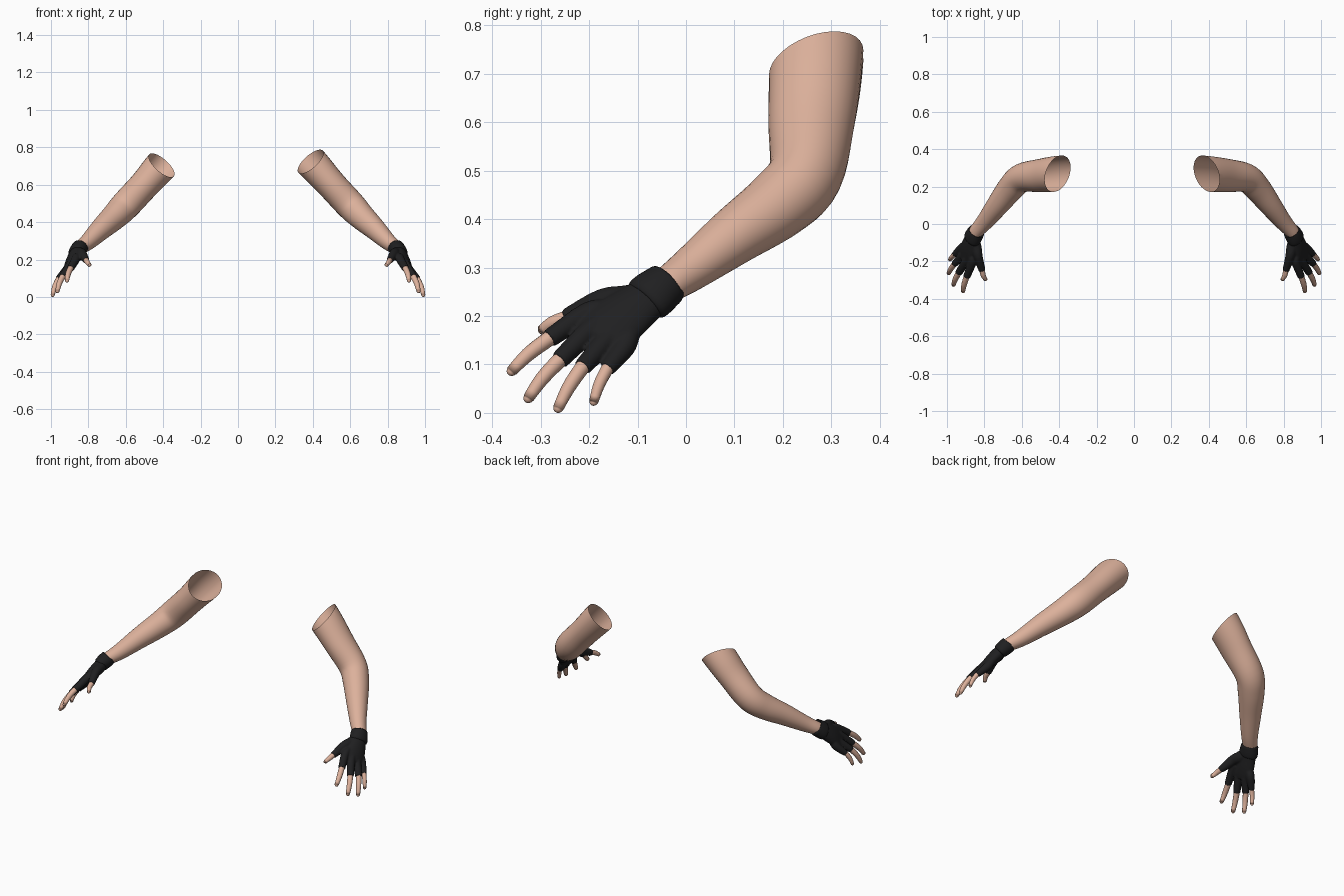
import bpy, bmesh, math
from mathutils import Vector

if "Cube" in bpy.data.objects:
    bpy.data.objects.remove(bpy.data.objects["Cube"])


def material(name, rgb):
    m = bpy.data.materials.new(name)
    m.diffuse_color = (*rgb, 1)
    m.use_nodes = True
    m.node_tree.nodes["Principled BSDF"].inputs["Base Color"].default_value = m.diffuse_color
    return m


SKIN = material("skin", (0.72, 0.44, 0.33))
BLACK = material("black_fabric", (0.014, 0.014, 0.015))
Y = Vector((0, 1, 0))
ACROSS = Vector((0.055, 0.085, -0.07)).normalized()   # index side to little side


def spline(pts, n):
    """Smooth curve through rows of (x, y, z, r_across, r_thick)."""
    P = [pts[0]] + list(pts) + [pts[-1]]
    out = []
    for i in range(1, len(P) - 2):
        for k in range(n):
            t = k / n
            out.append([0.5 * (2 * b + (c - a) * t + (2 * a - 5 * b + 4 * c - d) * t * t
                               + (3 * b - a - 3 * c + d) * t ** 3)
                        for a, b, c, d in zip(*P[i - 1:i + 3])])
    return out + [list(pts[-1])]


def tube(bm, pts, ref, sides=16, n=4, round_end=False, caps=True):
    rows = spline(pts, n)
    if round_end:                       # dome for a fingertip
        last = Vector(rows[-1][:3])
        d = (last - Vector(rows[-2][:3])).normalized()
        ru, rv = rows[-1][3:]
        rows.pop()
        for a in (0, 25, 50, 70, 84):
            s, c = math.sin(math.radians(a)), math.cos(math.radians(a))
            rows.append([*(last + d * ru * (s - 1)), ru * c, rv * c])
    rings = []
    for i, r in enumerate(rows):
        t = (Vector(rows[min(i + 1, len(rows) - 1)][:3])
             - Vector(rows[max(i - 1, 0)][:3])).normalized()
        u = (ref - t * ref.dot(t)).normalized()
        v = t.cross(u)
        rings.append([bm.verts.new(Vector(r[:3])
                      + u * r[3] * math.cos(2 * math.pi * j / sides)
                      + v * r[4] * math.sin(2 * math.pi * j / sides)) for j in range(sides)])
    for a, b in zip(rings, rings[1:]):
        for j in range(sides):
            k = (j + 1) % sides
            bm.faces.new((a[j], a[k], b[k], b[j]))
    if caps:
        bm.faces.new(rings[0][::-1])
        bm.faces.new(rings[-1])


def finish(bm, name, mat, side):
    for v in bm.verts:
        v.co.x *= side
    bmesh.ops.recalc_face_normals(bm, faces=bm.faces)
    for f in bm.faces:
        f.smooth = True
    me = bpy.data.meshes.new(name)
    bm.to_mesh(me)
    bm.free()
    me.materials.append(mat)
    ob = bpy.data.objects.new(name, me)
    bpy.context.collection.objects.link(ob)
    return ob


# knuckle, end of glove sleeve, fingertip, radius
FINGERS = {
    "thumb": ((0.835, -0.165, 0.232), (0.812, -0.248, 0.196), (0.790, -0.303, 0.166), 0.0135),
    "index_finger": ((0.865, -0.205, 0.205), (0.895, -0.283, 0.153), (0.915, -0.367, 0.079), 0.0145),
    "middle_finger": ((0.897, -0.195, 0.173), (0.938, -0.262, 0.108), (0.967, -0.331, 0.022), 0.0145),
    "ring_finger": ((0.915, -0.165, 0.148), (0.960, -0.214, 0.094), (0.993, -0.268, 0.001), 0.014),
    "little_finger": ((0.922, -0.128, 0.135), (0.960, -0.163, 0.090), (0.986, -0.193, 0.015), 0.012),
}

for side, label in ((1, "left"), (-1, "right")):
    # bare arm, cut open at the top
    sx, sz = (0, 0) if side > 0 else (0.02, -0.02)
    bm = bmesh.new()
    tube(bm, [(0.24 + sx, 0.276, 0.880 + sz, 0.098, 0.090),
              (0.39 + sx, 0.268, 0.722 + sz, 0.096, 0.088),
              (0.50, 0.259, 0.600, 0.089, 0.080),
              (0.60, 0.246, 0.492, 0.077, 0.079),
              (0.66, 0.190, 0.430, 0.072, 0.071),
              (0.73, 0.100, 0.365, 0.060, 0.059),
              (0.80, 0.010, 0.297, 0.046, 0.045),
              (0.845, -0.040, 0.262, 0.039, 0.036),
              (0.865, -0.070, 0.240, 0.037, 0.032)], Y, sides=32, n=5, caps=False)
    bmesh.ops.bisect_plane(bm, geom=bm.verts[:] + bm.edges[:] + bm.faces[:],
                           plane_co=(0.39 + sx, 0.268, 0.725 + sz),
                           plane_no=(-0.63, -0.33, 0.70), clear_outer=True)
    finish(bm, label + "_arm", SKIN, side)

    # bare fingers
    for name, (k, s, t, r) in FINGERS.items():
        bm = bmesh.new()
        a = Vector(k).lerp(Vector(s), 0.7)
        m = Vector(s).lerp(Vector(t), 0.5) + Vector((0.004, -0.002, 0.004))
        tube(bm, [(*a, r * 1.05, r * 1.05), (*s, r * 1.1, r * 1.1),
                  (*m, r, r), (*t, r * 0.75, r * 0.7)], ACROSS, sides=14, round_end=True)
        finish(bm, label + "_" + name, SKIN, side)

    # fingerless glove: palm, thumb mound and sleeves fused together
    bm = bmesh.new()
    tube(bm, [(0.850, -0.055, 0.252, 0.044, 0.034),
              (0.868, -0.090, 0.228, 0.050, 0.034),
              (0.884, -0.130, 0.198, 0.059, 0.032),
              (0.897, -0.165, 0.172, 0.062, 0.026),
              (0.908, -0.188, 0.154, 0.055, 0.020)], ACROSS, sides=24)
    tube(bm, [(0.856, -0.080, 0.240, 0.030, 0.030), (0.845, -0.125, 0.232, 0.032, 0.030),
              (0.834, -0.175, 0.228, 0.028, 0.025), (0.812, -0.248, 0.196, 0.0185, 0.0185)], ACROSS)
    for name, (k, s, t, r) in FINGERS.items():
        if name != "thumb":
            back = Vector(k) + (Vector((0.868, -0.09, 0.228)) - Vector(k)) * 0.3
            tube(bm, [(*back, 0.022, 0.022), (*k, 0.023, 0.023),
                      (*s, r * 1.35, r * 1.35)], ACROSS)
    glove = finish(bm, label + "_glove", BLACK, side)
    rm = glove.modifiers.new("fuse", 'REMESH')
    rm.mode = 'VOXEL'
    rm.voxel_size = 0.004
    rm.use_smooth_shade = True
    sm = glove.modifiers.new("soften", 'SMOOTH')
    sm.factor = 0.5
    sm.iterations = 4

    # rolled wrist cuff
    bm = bmesh.new()
    tube(bm, [(0.842, -0.038, 0.268, 0.040, 0.037),
              (0.843, -0.040, 0.266, 0.047, 0.043),
              (0.850, -0.052, 0.257, 0.050, 0.044),
              (0.858, -0.066, 0.246, 0.053, 0.043),
              (0.866, -0.080, 0.235, 0.053, 0.040),
              (0.869, -0.086, 0.230, 0.046, 0.034)], ACROSS, sides=28, n=3)
    finish(bm, label + "_cuff", BLACK, side)
